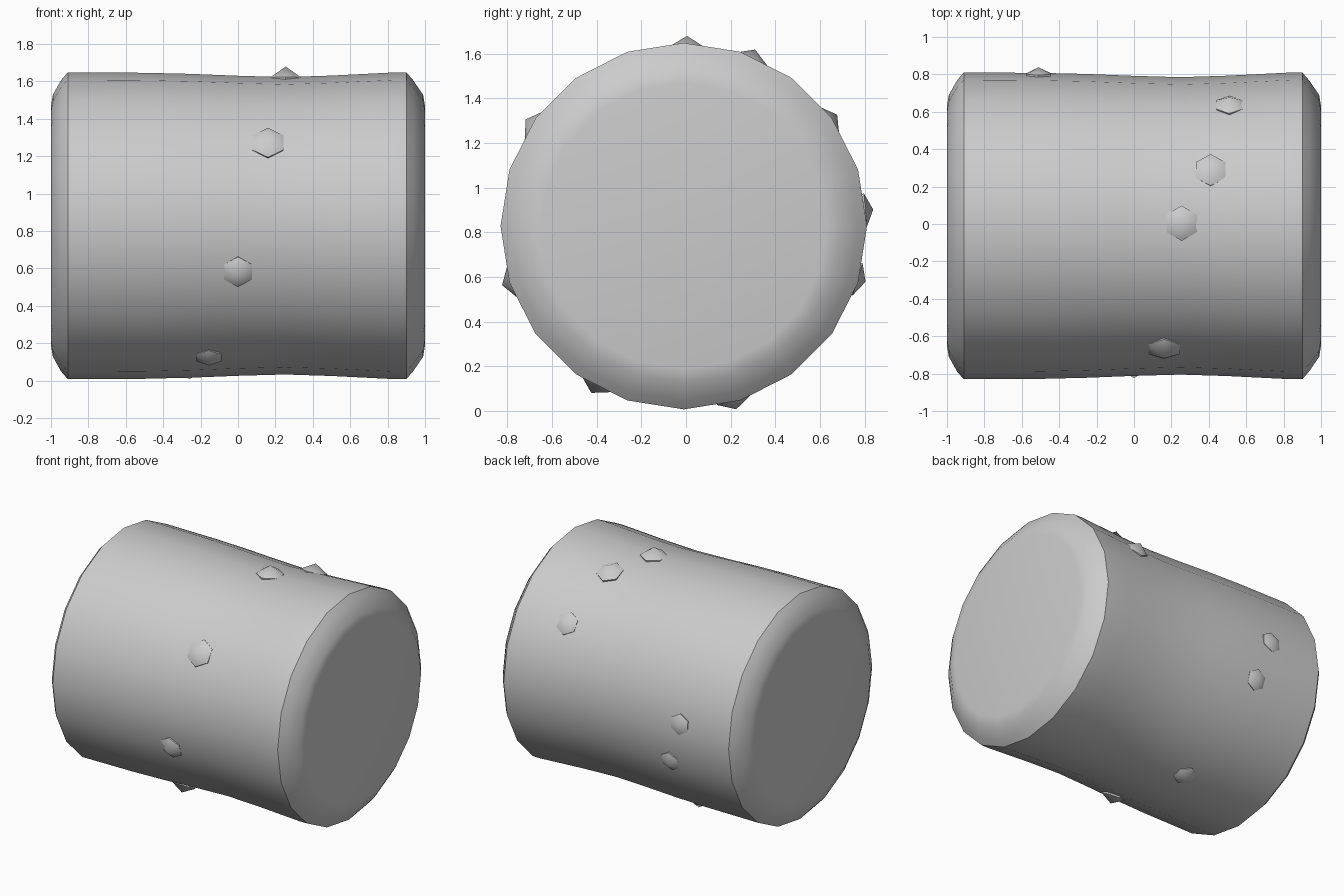
import bpy, bmesh
from math import sin, cos, radians, pi

if "Cube" in bpy.data.objects:
    bpy.data.objects.remove(bpy.data.objects["Cube"])

CY, CZ = -0.01, 0.828
# Lengthwise profile (x, radius): rounded ends and a gentle waist
PROFILE = [(-1, 0.64), (-0.99, 0.70), (-0.945, 0.78), (-0.91, 0.82), (-0.5, 0.818),
           (-0.25, 0.812), (0, 0.802), (0.25, 0.795), (0.5, 0.803), (0.7, 0.813),
           (0.84, 0.82), (0.90, 0.82), (0.935, 0.78), (0.99, 0.70), (1, 0.64)]


def finish(bm, name, angle):
    bmesh.ops.recalc_face_normals(bm, faces=bm.faces)
    mesh = bpy.data.meshes.new(name)
    bm.to_mesh(mesh)
    bm.free()
    obj = bpy.data.objects.new(name, mesh)
    bpy.context.collection.objects.link(obj)
    bpy.ops.object.select_all(action='DESELECT')
    obj.select_set(True)
    bpy.context.view_layer.objects.active = obj
    bpy.ops.object.shade_smooth_by_angle(angle=radians(angle))


def loft(bm, rings):
    """Bridge successive rings of vertices with quads."""
    n = len(rings[0])
    for a, b in zip(rings, rings[1:]):
        for i in range(n):
            j = (i + 1) % n
            bm.faces.new((a[i], a[j], b[j], b[i]))


def radius_at(x):
    for (x0, r0), (x1, r1) in zip(PROFILE, PROFILE[1:]):
        if x0 <= x <= x1:
            return r0 + (r1 - r0) * (x - x0) / (x1 - x0)


# Log body: 20-sided lathe around the x axis
bm = bmesh.new()
rings = [[bm.verts.new((x, CY + r * cos(2 * pi * i / 20), CZ + r * sin(2 * pi * i / 20)))
          for i in range(20)] for x, r in PROFILE]
loft(bm, rings)
bm.faces.new(rings[0])
bm.faces.new(rings[-1])
finish(bm, "log_body", 40)


def knob(index, x, angle, size, height):
    """Six-sided pointed stud, facing outward from the log."""
    a = radians(angle)
    surface = radius_at(x)

    def place(along, around, out):
        r = surface + out
        return bm.verts.new((x + along, CY + r * cos(a) - around * sin(a),
                             CZ + r * sin(a) + around * cos(a)))

    bm = bmesh.new()
    rings = [[place(s * size * sin(k * pi / 3), s * size * cos(k * pi / 3), out)
              for k in range(6)] for s, out in ((0.9, -0.05), (1, -0.002))]
    loft(bm, rings)
    bm.faces.new(rings[0])
    tip = place(0, 0, height)
    for k in range(6):
        bm.faces.new((rings[1][k], rings[1][(k + 1) % 6], tip))
    finish(bm, f"stud_{index}", 50)


# Studs spiralling round the log: x, angle, size, height
STUDS = [(0.51, 36, 0.081, 0.045), (0.41, 68, 0.091, 0.052), (0.255, 89, 0.094, 0.056),
         (0.16, 146, 0.095, 0.056), (0, 198, 0.085, 0.053), (-0.155, 241, 0.078, 0.045),
         (-0.26, 286, 0.078, 0.04), (-0.41, 343, 0.075, 0.035), (-0.51, 5, 0.075, 0.033)]
for i, s in enumerate(STUDS, 1):
    knob(i, *s)
